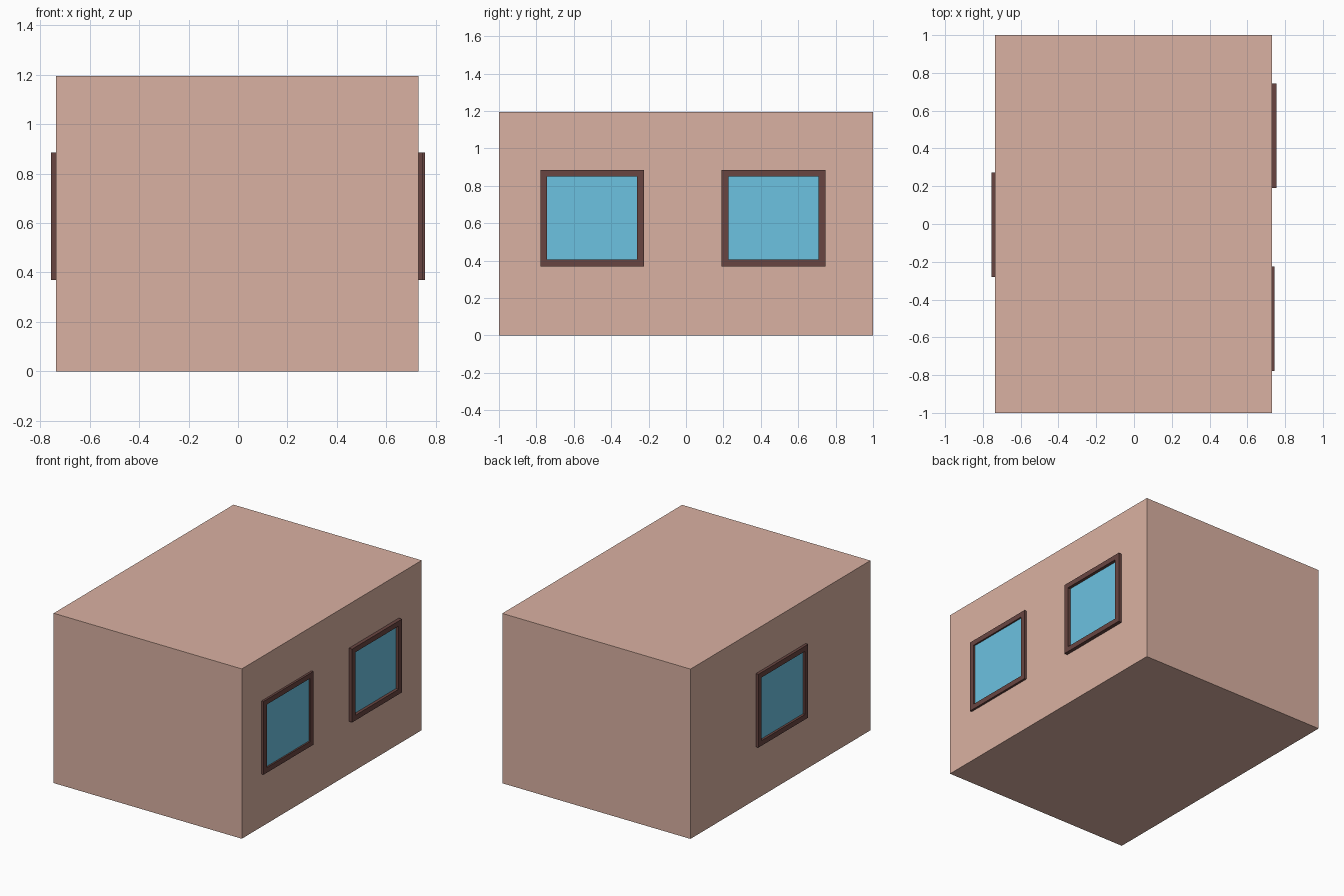
import bpy
import bmesh

if "Cube" in bpy.data.objects:
    bpy.data.objects.remove(bpy.data.objects["Cube"])


def material(name, rgb):
    m = bpy.data.materials.new(name)
    m.diffuse_color = (*rgb, 1)
    m.use_nodes = True
    m.node_tree.nodes["Principled BSDF"].inputs["Base Color"].default_value = m.diffuse_color
    return m


WALL = material("wall_pink", (0.70, 0.44, 0.36))
FRAME = material("frame_brown", (0.14, 0.06, 0.053))
GLASS = material("glass_blue", (0.15, 0.54, 0.75))


def finish(name, bm, mat):
    bmesh.ops.recalc_face_normals(bm, faces=bm.faces)
    mesh = bpy.data.meshes.new(name)
    bm.to_mesh(mesh)
    bm.free()
    mesh.materials.append(mat)
    obj = bpy.data.objects.new(name, mesh)
    bpy.context.collection.objects.link(obj)
    return obj


def box(name, lo, hi, mat):
    bm = bmesh.new()
    bmesh.ops.create_cube(bm, size=1)
    for v in bm.verts:
        v.co = [(a + b) / 2 + c * (b - a) for a, b, c in zip(lo, hi, v.co)]
    return finish(name, bm, mat)


def frame_ring(name, x_back, x_front, y, z, outer, inner, mat):
    """Rectangular frame: four corner loops joined into a closed ring."""
    bm = bmesh.new()
    section = [(x_back, outer), (x_front, outer), (x_front, inner), (x_back, inner)]
    loops = [[bm.verts.new((x, y + sy * half[0], z + sz * half[1]))
              for sy, sz in ((-1, -1), (1, -1), (1, 1), (-1, 1))]
             for x, half in section]
    for i in range(4):
        a, b = loops[i], loops[(i + 1) % 4]
        for j in range(4):
            k = (j + 1) % 4
            bm.faces.new((a[j], a[k], b[k], b[j]))
    return finish(name, bm, mat)


# Main block
X_LEFT, X_RIGHT = -0.735, 0.73
box("building_body", (X_LEFT, -1, 0), (X_RIGHT, 1, 1.195), WALL)

# Windows: name, wall x, frame front x, centre y
Z_MID = 0.628
OUTER, INNER = (0.277, 0.258), (0.241, 0.222)
for name, wall, front, y in (("right_front_window", X_RIGHT, 0.745, -0.502),
                             ("right_back_window", X_RIGHT, 0.755, 0.468),
                             ("left_window", X_LEFT, -0.755, -0.004)):
    side = 1 if wall > 0 else -1
    frame_ring(name + "_frame", wall - side * 0.005, front, y, Z_MID,
               OUTER, INNER, FRAME)
    # Pane sits just proud of the wall, recessed in its frame
    xs = sorted((wall - side * 0.005, wall + side * 0.004))
    box(name + "_pane", (xs[0], y - INNER[0], Z_MID - INNER[1]),
        (xs[1], y + INNER[0], Z_MID + INNER[1]), GLASS)
